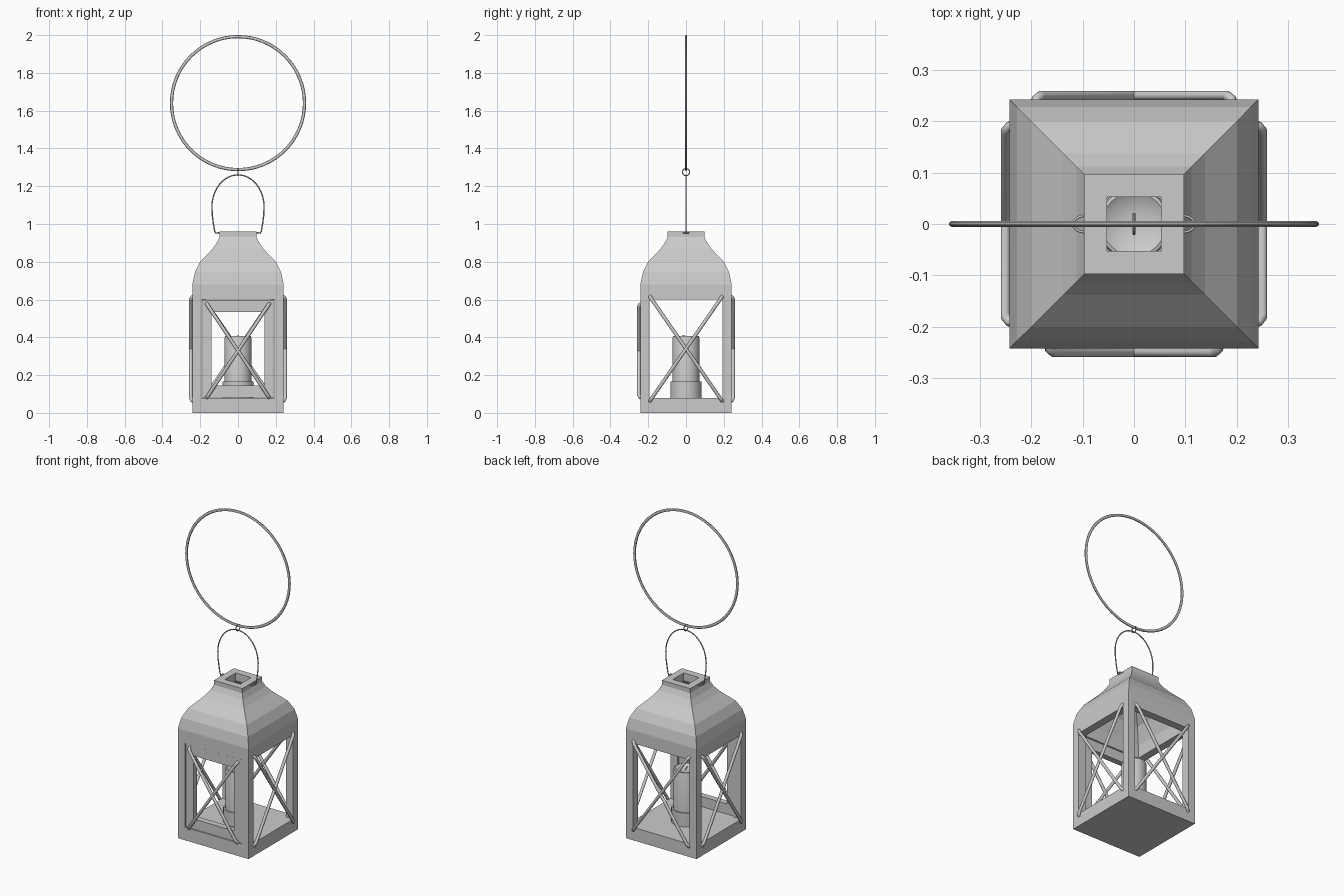
import bpy, bmesh
from math import sin, cos, pi, radians
from mathutils import Vector, Matrix

if "Cube" in bpy.data.objects:
    bpy.data.objects.remove(bpy.data.objects["Cube"])


def box(name, lo, hi):
    bpy.ops.mesh.primitive_cube_add(size=1, location=[(a + b) / 2 for a, b in zip(lo, hi)])
    ob = bpy.context.object
    ob.name = name
    ob.scale = [b - a for a, b in zip(lo, hi)]
    bpy.ops.object.transform_apply(location=False, rotation=False, scale=True)
    return ob


def lathe(name, profile, sides, phase=0.0, closed=False, smooth=False):
    """Revolve (radius, z) points; four sides gives a square section."""
    bm = bmesh.new()
    rings = [[bm.verts.new((r * cos(phase + 2 * pi * i / sides),
                            r * sin(phase + 2 * pi * i / sides), z))
              for i in range(sides)] for r, z in profile]
    pairs = list(zip(rings, rings[1:]))
    if closed:
        pairs.append((rings[-1], rings[0]))
    else:
        bm.faces.new(rings[0][::-1])
        bm.faces.new(rings[-1])
    for a, b in pairs:
        for i in range(sides):
            j = (i + 1) % sides
            bm.faces.new((a[i], a[j], b[j], b[i]))
    bmesh.ops.recalc_face_normals(bm, faces=bm.faces)
    me = bpy.data.meshes.new(name)
    bm.to_mesh(me)
    bm.free()
    ob = bpy.data.objects.new(name, me)
    bpy.context.collection.objects.link(ob)
    if smooth:
        shade(ob)
    return ob


def shade(ob):
    bpy.ops.object.select_all(action='DESELECT')
    ob.select_set(True)
    bpy.context.view_layer.objects.active = ob
    bpy.ops.object.shade_smooth_by_angle(angle=radians(35))


def wire(name, points, radius, res=2):
    cu = bpy.data.curves.new(name, 'CURVE')
    cu.dimensions = '3D'
    cu.bevel_depth = radius
    cu.bevel_resolution = res
    cu.use_fill_caps = True
    sp = cu.splines.new('POLY')
    sp.points.add(len(points) - 1)
    for p, co in zip(sp.points, points):
        p.co = (*co, 1)
    ob = bpy.data.objects.new(name, cu)
    bpy.context.collection.objects.link(ob)
    return ob


def ring(name, z, major, minor, rot, segs):
    bpy.ops.mesh.primitive_torus_add(location=(0, 0, z), rotation=rot, major_radius=major,
                                     minor_radius=minor, major_segments=segs, minor_segments=10)
    ob = bpy.context.object
    ob.name = name
    shade(ob)
    return ob


# Base and corner posts
W, T = 0.242, 0.048
box("base", (-W, -W, 0), (W, W, 0.08))
for sx in (-1, 1):
    for sy in (-1, 1):
        xs = sorted((sx * W, sx * (W - T)))
        ys = sorted((sy * W, sy * (W - T)))
        box("corner_post", (xs[0], ys[0], 0.08), (xs[1], ys[1], 0.6))

# Hollow flared roof with square chimney opening
outer = [(W, 0.6), (W, 0.68), (0.228, 0.745), (0.2, 0.8), (0.138, 0.865),
         (0.112, 0.9), (0.097, 0.932), (0.097, 0.96)]
inner = [(0.053, 0.96), (0.053, 0.915), (0.105, 0.835), (0.16, 0.775),
         (W - T, 0.68), (W - T, 0.6)]
lathe("roof", [(r * 2 ** 0.5, z) for r, z in outer + inner], 4, pi / 4, closed=True)

# Door frame filling the front opening
D0, D1 = -0.237, -0.2
for s in (-1, 1):
    a, b = sorted((s * 0.189, s * 0.14))
    box("door_stile", (a, D0, 0.082), (b, D1, 0.597))
box("door_bottom_rail", (-0.14, D0, 0.082), (0.14, D1, 0.145))
box("door_top_rail", (-0.14, D0, 0.535), (0.14, D1, 0.597))


# Crossed bars with bent ends on all four sides
def cross(name, angle, half, z0, z1):
    rot = Matrix.Rotation(angle, 3, 'Z')
    for s in (-1, 1):
        pts = []
        for t, d in ((0, 0.232), (0.005, 0.243), (0.03, 0.25), (0.97, 0.25),
                     (0.995, 0.243), (1, 0.232)):
            pts.append(rot @ Vector((s * half * (2 * t - 1), -d, z0 + (z1 - z0) * t)))
        wire(name, pts, 0.0095)


cross("front_cross_bar", 0, 0.166, 0.08, 0.578)
for k, nm in ((1, "right"), (2, "back"), (3, "left")):
    cross(nm + "_cross_bar", k * pi / 2, 0.192, 0.062, 0.617)

# Candle holder, candle and wick
lathe("candle_holder", [(0.083, 0.08), (0.083, 0.165), (0.073, 0.165), (0.073, 0.09)],
      32, smooth=True)
lathe("candle", [(0.071, 0.09), (0.071, 0.398), (0.068, 0.406), (0.062, 0.408),
                 (0.05, 0.4), (0.025, 0.393), (0.005, 0.392)], 32, smooth=True)
wire("wick", [(0, 0, 0.385), (0, 0.002, 0.4), (0, -0.006, 0.408), (0, -0.018, 0.41)], 0.002)

# Bail handle and its two eyelets
arc = [(0.138 * cos(pi * i / 32), 0, 1.09 + 0.17 * sin(pi * i / 32)) for i in range(33)]
side = [(0.1, 0, 0.953), (0.118, 0, 0.953), (0.123, 0, 0.96), (0.13, 0, 1.0), (0.136, 0, 1.045)]
left = [(-x, y, z) for x, y, z in reversed(side)]
wire("handle", side + arc + left, 0.0035)
for s in (-1, 1):
    wire("handle_eyelet", [(s * (0.096 + 0.022 * sin(pi * i / 10)), 0.016 * cos(pi * i / 10), 0.953)
                           for i in range(11)], 0.0025)

# Small link and large hanging ring
ring("link", 1.275, 0.019, 0.003, (0, pi / 2, 0), 24)
big = ring("hanging_ring", 1.64, 0.352, 0.0085, (pi / 2, 0, 0), 64)
big.scale.z = 0.68
